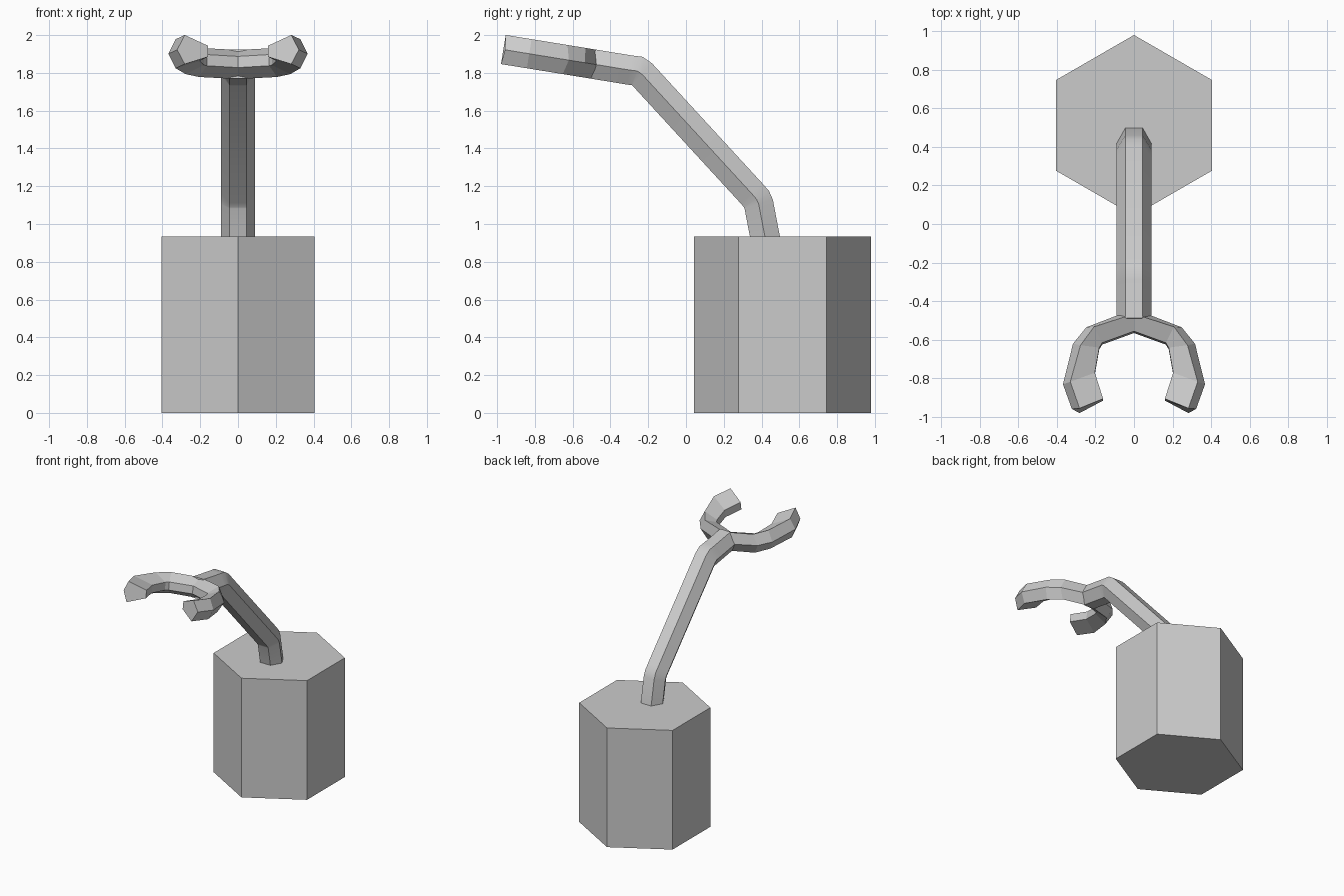
import bpy, bmesh, math
from mathutils import Vector

if "Cube" in bpy.data.objects:
    bpy.data.objects.remove(bpy.data.objects["Cube"])


def loft(name, rings):
    """Skin a list of equal-length point rings and cap both ends."""
    bm = bmesh.new()
    vs = [[bm.verts.new(p) for p in ring] for ring in rings]
    n = len(vs[0])
    for a, b in zip(vs, vs[1:]):
        for i in range(n):
            j = (i + 1) % n
            bm.faces.new((a[i], a[j], b[j], b[i]))
    bm.faces.new(vs[0])
    bm.faces.new(vs[-1])
    bmesh.ops.recalc_face_normals(bm, faces=bm.faces)
    mesh = bpy.data.meshes.new(name)
    bm.to_mesh(mesh)
    bm.free()
    ob = bpy.data.objects.new(name, mesh)
    bpy.context.collection.objects.link(ob)
    return ob


# Hexagonal base block, corners pointing front and back
R, CY = 0.468, 0.511
hexagon = [(R * math.sin(k * math.pi / 3), CY + R * math.cos(k * math.pi / 3)) for k in range(6)]
loft("base", [[(x, y, z) for x, y in hexagon] for z in (0, 0.935)])

# Bent arm: hexagonal section swept along a path in the y-z plane
HALF = 0.078
section = [(0.09, 0), (0.045, HALF), (-0.045, HALF), (-0.09, 0), (-0.045, -HALF), (0.045, -HALF)]
path = [Vector(p) for p in [(0.427, 0.885), (0.385, 1.105), (0.373, 1.132), (0.346, 1.163),
                            (-0.232, 1.792), (-0.258, 1.810), (-0.298, 1.815), (-0.50, 1.848)]]
rings = []
for i, p in enumerate(path):
    d0 = (p - path[max(i - 1, 0)]).normalized()
    d1 = (path[min(i + 1, len(path) - 1)] - p).normalized()
    d = (d0 + d1).normalized()
    nrm = Vector((-d.y, d.x)) * -1          # upper/back side of the arm
    stretch = 1 / max(nrm.dot(Vector((d1.y, -d1.x))), 0.9) if 0 < i < len(path) - 1 else 1
    rings.append([(x, *(p + nrm * h * stretch)) for x, h in section])
arm = loft("arm", rings)
bpy.context.view_layer.objects.active = arm
arm.select_set(True)
bpy.ops.object.shade_smooth_by_angle(angle=math.radians(30))

# Open claw in a plane tilted with the arm's end
TILT = math.atan(0.162)


def tilted(x, y, h):
    return (x, y + h * math.sin(TILT), 1.848 - (y + 0.5) * 0.162 + h * math.cos(TILT))


# Stations of the right half: inner edge, outer rim, outer ridge (x, y)
stations = [((0, -0.56), (0, -0.478), (0, -0.44)),
            ((0.165, -0.62), (0.207, -0.545), (0.247, -0.535)),
            ((0.180, -0.645), (0.277, -0.64), (0.316, -0.62)),
            ((0.203, -0.775), (0.330, -0.83), (0.368, -0.83)),
            ((0.160, -0.91), (0.282, -0.967), (0.322, -0.958))]


def claw_ring(st, s):
    inner, rim, ridge = [(s * x, y) for x, y in st]
    return [tilted(*inner, 0.03), tilted(*rim, HALF), tilted(*ridge, 0),
            tilted(*rim, -HALF), tilted(*inner, -0.03)]


loft("claw", [claw_ring(s, -1) for s in stations[:0:-1]] + [claw_ring(s, 1) for s in stations])
